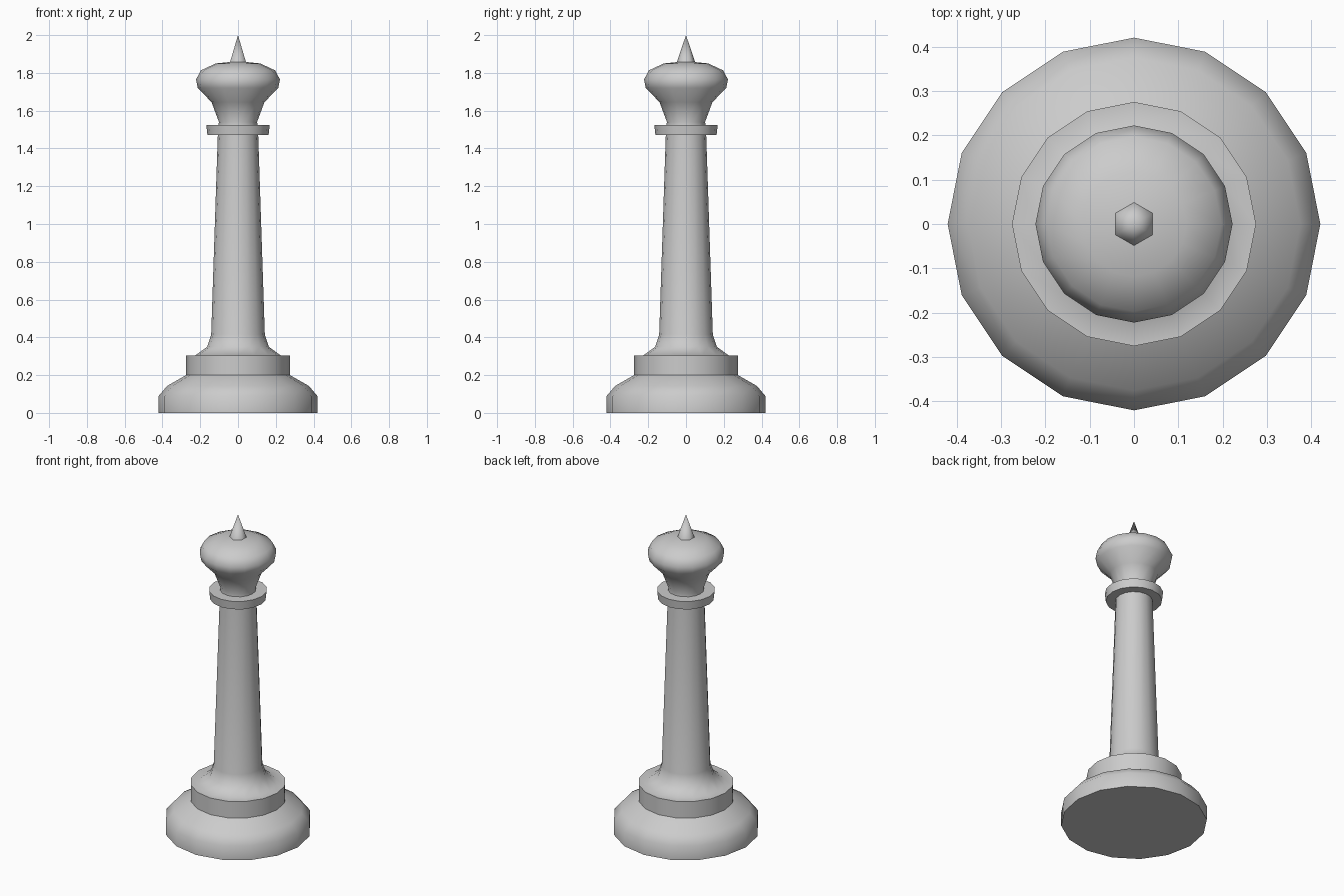
import bpy, bmesh
from math import sin, cos, pi, radians

if "Cube" in bpy.data.objects:
    bpy.data.objects.remove(bpy.data.objects["Cube"])


def lathe(name, profile, sides=16, start=0.0, angle=35):
    """Revolve (radius, z) points into a closed solid; radius 0 makes a point."""
    bm = bmesh.new()
    rings = []
    for r, z in profile:
        if r == 0:
            rings.append([bm.verts.new((0, 0, z))])
        else:
            rings.append([bm.verts.new((r * cos(start + 2 * pi * i / sides),
                                        r * sin(start + 2 * pi * i / sides), z))
                          for i in range(sides)])
    for a, b in zip(rings, rings[1:]):
        for i in range(sides):
            j = (i + 1) % sides
            if len(b) == 1:
                bm.faces.new((a[i], a[j], b[0]))
            else:
                bm.faces.new((a[i], a[j], b[j], b[i]))
    bm.faces.new(rings[0][::-1])
    if len(rings[-1]) > 1:
        bm.faces.new(rings[-1])
    bmesh.ops.recalc_face_normals(bm, faces=bm.faces)
    mesh = bpy.data.meshes.new(name)
    bm.to_mesh(mesh)
    bm.free()
    ob = bpy.data.objects.new(name, mesh)
    bpy.context.collection.objects.link(ob)
    bpy.ops.object.select_all(action='DESELECT')
    ob.select_set(True)
    bpy.context.view_layer.objects.active = ob
    bpy.ops.object.shade_smooth_by_angle(angle=radians(angle))
    return ob


# Rounded foot, stepped plinth and tapering shaft
lathe("base_and_shaft", [(0.42, 0), (0.42, 0.09), (0.375, 0.143), (0.275, 0.2),
                         (0.275, 0.305), (0.225, 0.305), (0.163, 0.35),
                         (0.142, 0.415), (0.107, 1.47), (0.105, 1.5)], angle=45)

# Thin collar under the head
lathe("collar", [(0.162, 1.472), (0.168, 1.525)])

# Flared neck and bulbous head
lathe("head", [(0.107, 1.51), (0.101, 1.54), (0.14, 1.645), (0.213, 1.72),
               (0.222, 1.765), (0.197, 1.813), (0.118, 1.85), (0, 1.862)], angle=50)

# Six-sided finial spike
lathe("finial_spike", [(0.05, 1.853), (0, 2.0)], sides=6, start=pi / 2, angle=62)
